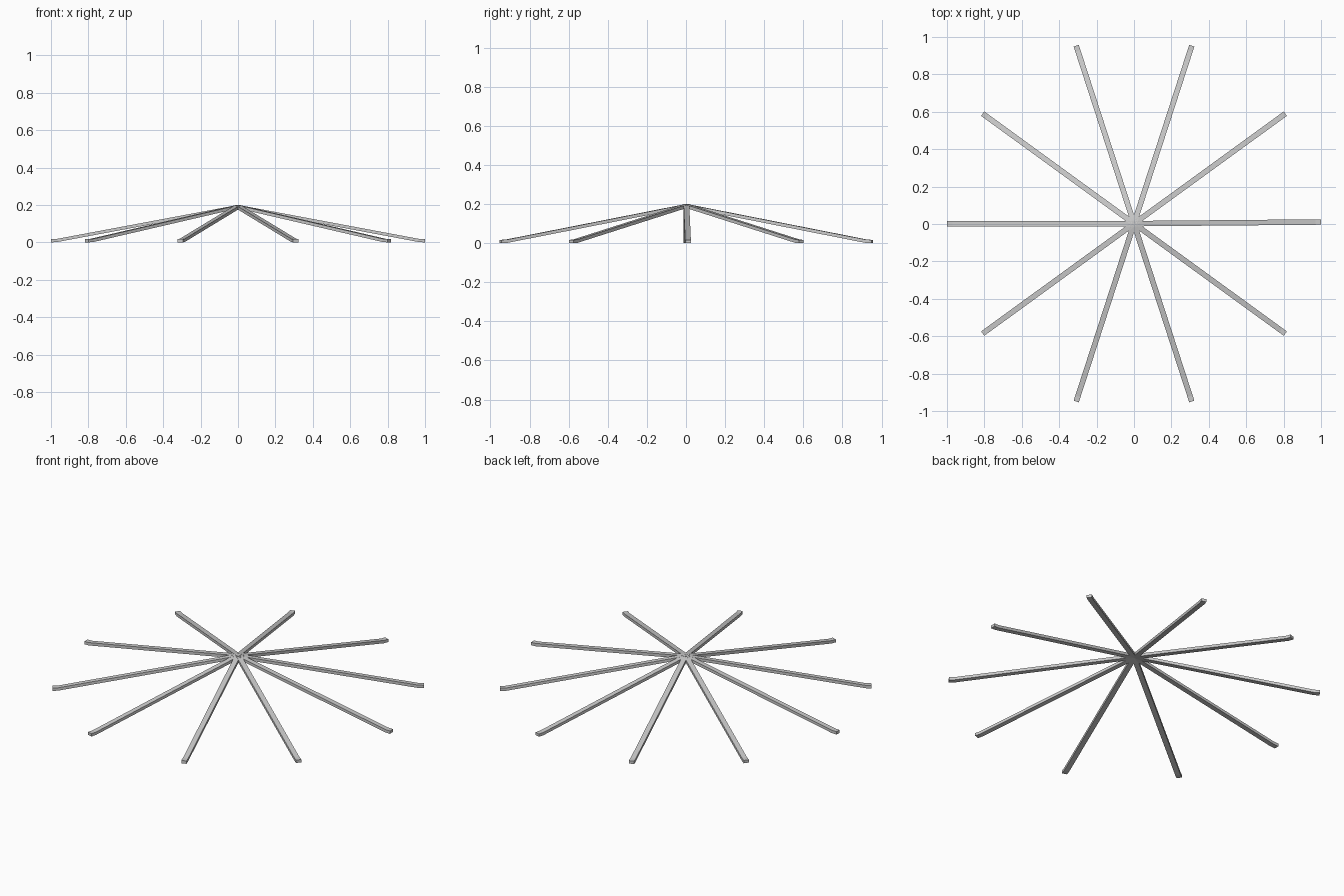
import bpy, bmesh, math

if "Cube" in bpy.data.objects:
    bpy.data.objects.remove(bpy.data.objects["Cube"])

HALF_W, HALF_H = 0.0145, 0.0085
# Centre line of one rib: (radius, height), with a short level foot at the end
PATH = [(0.0, 0.2 - HALF_H), (0.97, HALF_H + 0.001), (1.0, HALF_H)]
SECTION = [(-HALF_W, -HALF_H), (HALF_W, -HALF_H), (HALF_W, HALF_H), (-HALF_W, HALF_H)]


def rib(name, angle):
    bm = bmesh.new()
    rings = [[bm.verts.new((r, y, z + h)) for y, h in SECTION] for r, z in PATH]
    for a, b in zip(rings, rings[1:]):
        for i in range(4):
            j = (i + 1) % 4
            bm.faces.new((a[i], a[j], b[j], b[i]))
    bm.faces.new(rings[0])
    bm.faces.new(rings[-1])
    bmesh.ops.recalc_face_normals(bm, faces=bm.faces)
    mesh = bpy.data.meshes.new(name)
    bm.to_mesh(mesh)
    bm.free()
    obj = bpy.data.objects.new(name, mesh)
    obj.rotation_euler.z = angle
    obj.location.y = 0.002
    bpy.context.collection.objects.link(obj)


# Ten flat ribs meeting at the raised centre
for k in range(10):
    # the first rib leans very slightly off its axis
    lean = math.radians(0.5) if k == 0 else 0.0
    rib(f"rib_{k + 1}", math.radians(36 * k) + lean)
